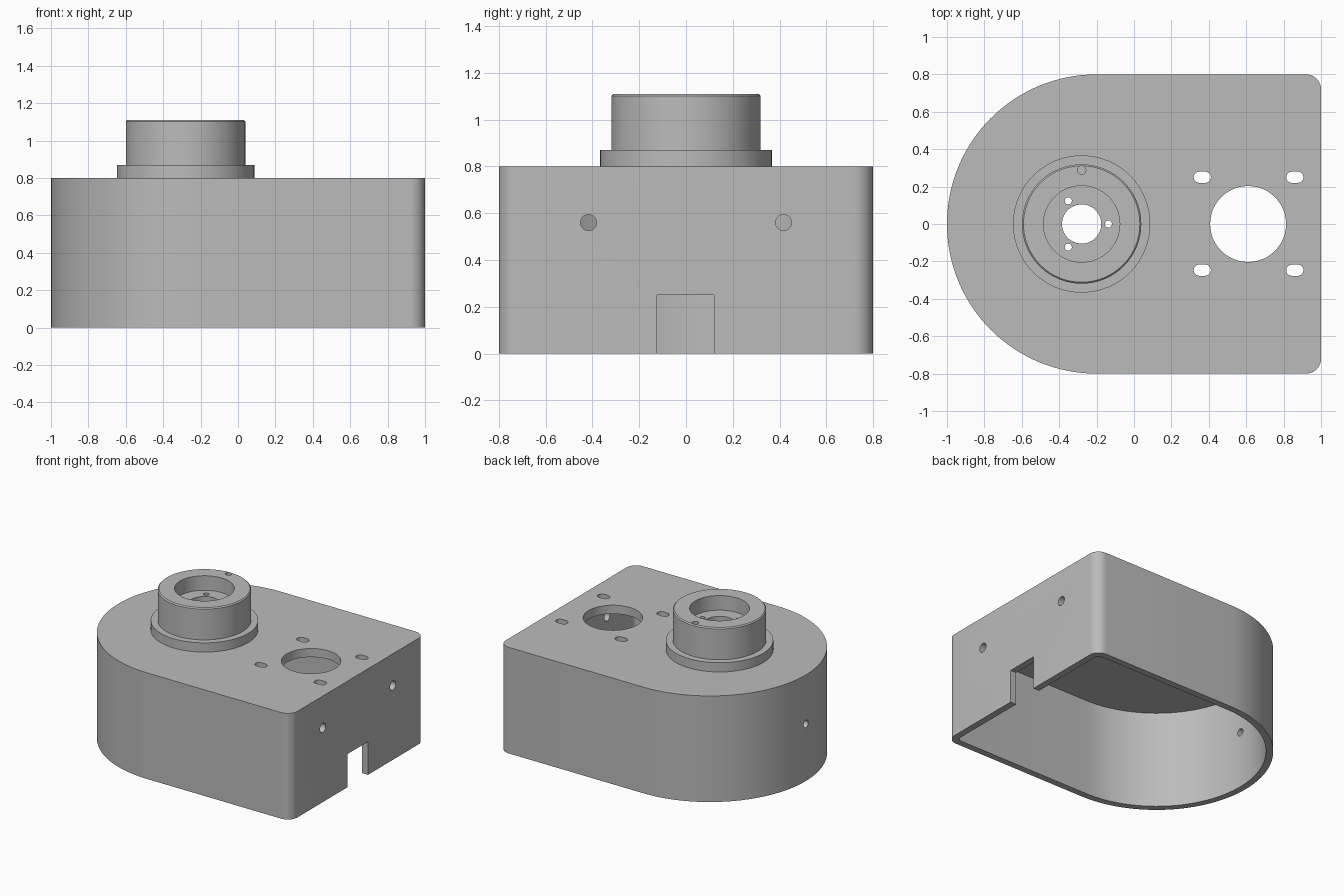
import bpy, bmesh, math
from mathutils import Matrix, Vector

default = bpy.data.objects.get("Cube")
if default:
    bpy.data.objects.remove(default, do_unlink=True)

grey = bpy.data.materials.new("plain grey")
grey.use_nodes = True
colour = (0.5, 0.5, 0.5, 1)
grey.diffuse_color = colour
grey.node_tree.nodes["Principled BSDF"].inputs["Base Color"].default_value = colour

HEIGHT, WALL, TOP = 0.8, 0.05, 0.065
BOSS_X = -0.28


def make_object(name, bm):
    bmesh.ops.recalc_face_normals(bm, faces=bm.faces)
    mesh = bpy.data.meshes.new(name)
    bm.to_mesh(mesh)
    bm.free()
    mesh.materials.append(grey)
    obj = bpy.data.objects.new(name, mesh)
    bpy.context.collection.objects.link(obj)
    return obj


def arc(cx, cy, r, start, end, steps):
    angles = [math.radians(start + (end - start) * i / steps) for i in range(steps + 1)]
    return [(cx + r * math.cos(a), cy + r * math.sin(a)) for a in angles]


def prism(name, outline, z0, z1):
    bm = bmesh.new()
    face = bm.faces.new([bm.verts.new((x, y, z0)) for x, y in outline])
    moved = bmesh.ops.extrude_face_region(bm, geom=[face])["geom"]
    verts = [v for v in moved if isinstance(v, bmesh.types.BMVert)]
    bmesh.ops.translate(bm, verts=verts, vec=(0, 0, z1 - z0))
    return make_object(name, bm)


def housing_outline(inset, fillet):
    # Half-round end towards -x, two filleted corners at +x
    side, end = 0.8 - inset, 1 - inset
    return (arc(-0.2, 0, side, 90, 270, 64)
            + arc(end - fillet, -side + fillet, fillet, -90, 0, 10)
            + arc(end - fillet, side - fillet, fillet, 0, 90, 10))


def drill(x, y, r, z0, z1):
    return prism("drill_cutter", arc(x, y, r, 0, 352.5, 47), z0, z1)


def side_drill(x, y, z, r):
    cutter = drill(0, 0, r, -0.1, 0.1)
    cutter.data.transform(Matrix.Translation((x, y, z)) @ Matrix.Rotation(math.pi / 2, 4, 'Y'))
    return cutter


def slot(x, y):
    r, half = 0.03, 0.016
    outline = arc(x + half, y, r, -90, 90, 12) + arc(x - half, y, r, 90, 270, 12)
    return prism("slot_cutter", outline, 0.6, 0.9)


def cut(obj, cutters):
    bpy.context.view_layer.objects.active = obj
    for cutter in cutters:
        mod = obj.modifiers.new("cut", 'BOOLEAN')
        mod.operation = 'DIFFERENCE'
        mod.solver = 'EXACT'
        mod.object = cutter
        bpy.ops.object.modifier_apply(modifier=mod.name)
        bpy.data.objects.remove(cutter, do_unlink=True)


def smooth(obj):
    bpy.ops.object.select_all(action='DESELECT')
    obj.select_set(True)
    bpy.context.view_layer.objects.active = obj
    bpy.ops.object.shade_smooth_by_angle(angle=math.radians(30))


def screw_drills():
    # Three small holes around the shaft hole
    points = arc(BOSS_X, 0, 0.143, 0, 240, 2)
    return [drill(x, y, 0.019, 0.6, 1.2) for x, y in points]


# Hollow housing, open underneath
housing = prism("housing", housing_outline(0, 0.08), 0, HEIGHT)
cutters = [prism("cavity_cutter", housing_outline(WALL, 0.03), -0.1, HEIGHT - TOP)]

# Large top opening with four slots, and the shaft hole
cutters += [drill(0.61, 0, 0.203, 0.6, 0.9), drill(BOSS_X, 0, 0.105, 0.6, 0.9)]
cutters += [slot(x, y) for x in (0.365, 0.86) for y in (-0.247, 0.25)]
cutters += screw_drills()

# Side holes and the cable notch
cutters += [side_drill(1, y, 0.56, 0.034) for y in (-0.417, 0.417)]
cutters.append(side_drill(-1, 0, 0.43, 0.028))
notch = [(0.9, -0.123), (1.1, -0.123), (1.1, 0.12), (0.9, 0.12)]
cutters.append(prism("notch_cutter", notch, -0.1, 0.25))
cut(housing, cutters)
smooth(housing)

# Turned boss: flange, collar with chamfered rim, stepped bore
profile = [(0.105, 0.8), (0.367, 0.8), (0.367, 0.87), (0.319, 0.87), (0.319, 1.102),
           (0.311, 1.11), (0.204, 1.11), (0.204, 1.0), (0.105, 1.0)]
bm = bmesh.new()
verts = [bm.verts.new((BOSS_X + r, 0, z)) for r, z in profile]
edges = [bm.edges.new((a, b)) for a, b in zip(verts, verts[1:] + verts[:1])]
bmesh.ops.spin(bm, geom=verts + edges, cent=Vector((BOSS_X, 0, 0)), axis=(0, 0, 1),
               angle=math.tau, steps=96, use_merge=True)
bmesh.ops.remove_doubles(bm, verts=bm.verts, dist=0.0001)
boss = make_object("boss", bm)
cut(boss, screw_drills() + [drill(BOSS_X, 0.288, 0.0225, 0.98, 1.2)])
smooth(boss)
